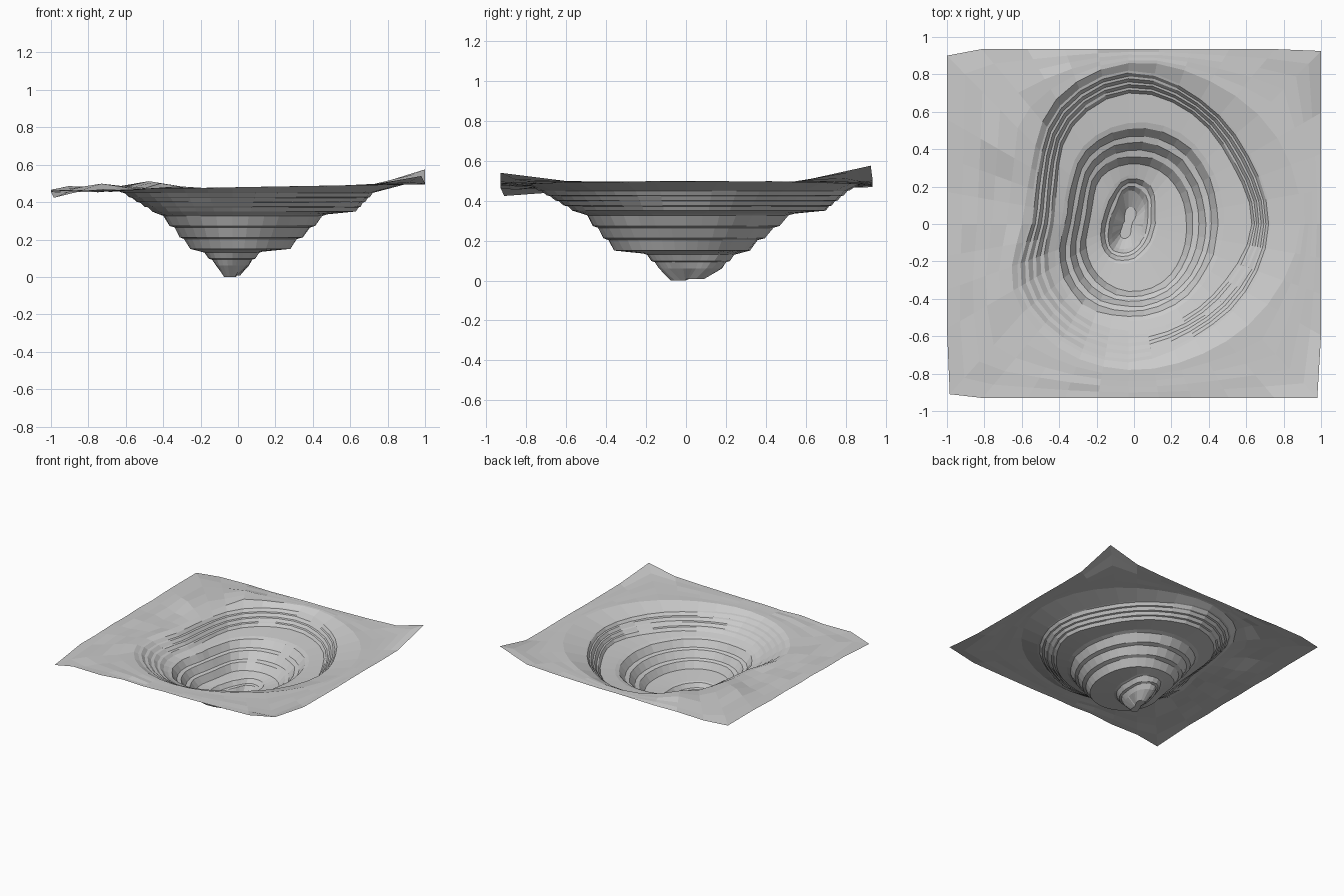
import bpy, bmesh, random
from math import sin, cos, pi, exp, hypot, atan2

if "Cube" in bpy.data.objects:
    bpy.data.objects.remove(bpy.data.objects["Cube"])

random.seed(4)
SEG = 36
CX, CY = -0.03, 0.0
X0, X1, Y0, Y1 = -1.0, 1.0, -0.93, 0.935

# Pit outlines from floor to rim: height, terrace count below it, radii every 30 degrees from +x
RINGS = [
    (0.005, 0, [.02, .03, .08, .09, .04, .025, .03, .04, .08, .07, .03, .02]),
    (0.060, 1, [.08, .10, .15, .18, .10, .08, .08, .10, .14, .13, .10, .08]),
    (0.135, 2, [.16, .18, .26, .26, .20, .16, .16, .19, .22, .21, .18, .16]),
    (0.150, 1, [.31, .32, .33, .32, .29, .22, .21, .26, .32, .36, .36, .33]),
    (0.335, 3, [.51, .53, .56, .54, .48, .38, .36, .45, .52, .52, .52, .51]),
    (0.350, 1, [.66, .64, .68, .70, .60, .44, .40, .49, .55, .57, .58, .60]),
    (0.452, 4, [.76, .75, .78, .82, .73, .57, .53, .68, .72, .74, .71, .74]),
    (None, 1, [.92, .92, .88, .86, .77, .60, .57, .71, .76, .78, .80, .86]),
]
# Mounds and dips of the surrounding land: x, y, height, spread
MOUNDS = [(-.47, .74, .045, .10), (-.72, .47, .045, .09), (-.85, .8, .02, .1),
          (1, .93, .078, .11), (1, -.93, .045, .07), (-1, -.93, -.035, .08),
          (-.42, -.85, .012, .07), (-.75, -.65, -.008, .15), (-.68, .1, -.01, .1)]


def ground(x, y):
    z = 0.478 + 0.018 * x
    for mx, my, h, s in MOUNDS:
        z += h * exp(-((x - mx) ** 2 + (y - my) ** 2) / (2 * s * s))
    return z


def radius(vals, a):
    # smooth closed interpolation of the radii
    t = a / (2 * pi) * 12
    i = int(t)
    f = t - i
    p0, p1, p2, p3 = (vals[(i + k) % 12] for k in (-1, 0, 1, 2))
    return p1 + 0.5 * f * (p2 - p0 + f * (2*p0 - 5*p1 + 4*p2 - p3 + f * (3*(p1 - p2) + p3 - p0)))


angles = [2 * pi * i / SEG for i in range(SEG)]


def outline(ring):
    pts = []
    for a in angles:
        r = radius(ring[2], a)
        x, y = CX + r * cos(a), CY + r * sin(a)
        pts.append((x, y, ground(x, y) if ring[0] is None else ring[0]))
    return pts


def mix(a, b, t, tz):
    return (a[0] + (b[0] - a[0]) * t, a[1] + (b[1] - a[1]) * t, a[2] + (b[2] - a[2]) * tz)


# Pit loops: each terrace is a steep riser followed by a nearly level tread
key = [outline(r) for r in RINGS]
loops = [[(x, y, 0.0 if y < 0 else 0.008) for x, y, z in key[0]]]
for k in range(1, len(key)):
    n = RINGS[k][1]
    for s in range(n):
        if n > 1:
            loops.append([mix(a, b, (s + 0.55) / n + random.uniform(-.06, .06) / n, (s + 0.85) / n)
                          for a, b in zip(key[k - 1], key[k])])
        loops.append([mix(a, b, (s + 1) / n, (s + 1) / n) for a, b in zip(key[k - 1], key[k])])

# Square outer border, with the loop points nearest each corner snapped to it
border = []
for a in angles:
    c, s = cos(a), sin(a)
    t = min(((X1 if c > 0 else X0) - CX) / c if abs(c) > 1e-6 else 9,
            ((Y1 if s > 0 else Y0) - CY) / s if abs(s) > 1e-6 else 9)
    border.append((CX + t * c, CY + t * s))
for cx, cy in ((1, .925), (-1, .90), (-.985, -.91), (.98, Y0)):
    i = min(range(SEG), key=lambda j: hypot(border[j][0] - cx, border[j][1] - cy))
    border[i] = (cx, cy)

# Land loops from the rim out to the border, slightly uneven
rim = key[-1]
for t in (0.2, 0.4, 0.6, 0.8, 1.0):
    loop = []
    for p, b in zip(rim, border):
        x, y = p[0] + (b[0] - p[0]) * t, p[1] + (b[1] - p[1]) * t
        rough = 0.007 if x < -.3 else 0.002
        loop.append((x, y, ground(x, y) + random.uniform(-rough, rough)))
    loops.append(loop)

# Skin the loops into a single open sheet
bm = bmesh.new()
vloops = [[bm.verts.new(p) for p in loop] for loop in loops]
bm.faces.new(vloops[0])
for lo, hi in zip(vloops, vloops[1:]):
    for i in range(SEG):
        j = (i + 1) % SEG
        bm.faces.new((lo[i], hi[i], hi[j], lo[j]))
bmesh.ops.recalc_face_normals(bm, faces=bm.faces)
bm.normal_update()
if sum(f.normal.z for f in bm.faces) < 0:
    bmesh.ops.reverse_faces(bm, faces=bm.faces)
mesh = bpy.data.meshes.new("open_pit_terrain")
bm.to_mesh(mesh)
bm.free()
bpy.context.collection.objects.link(bpy.data.objects.new("open_pit_terrain", mesh))
